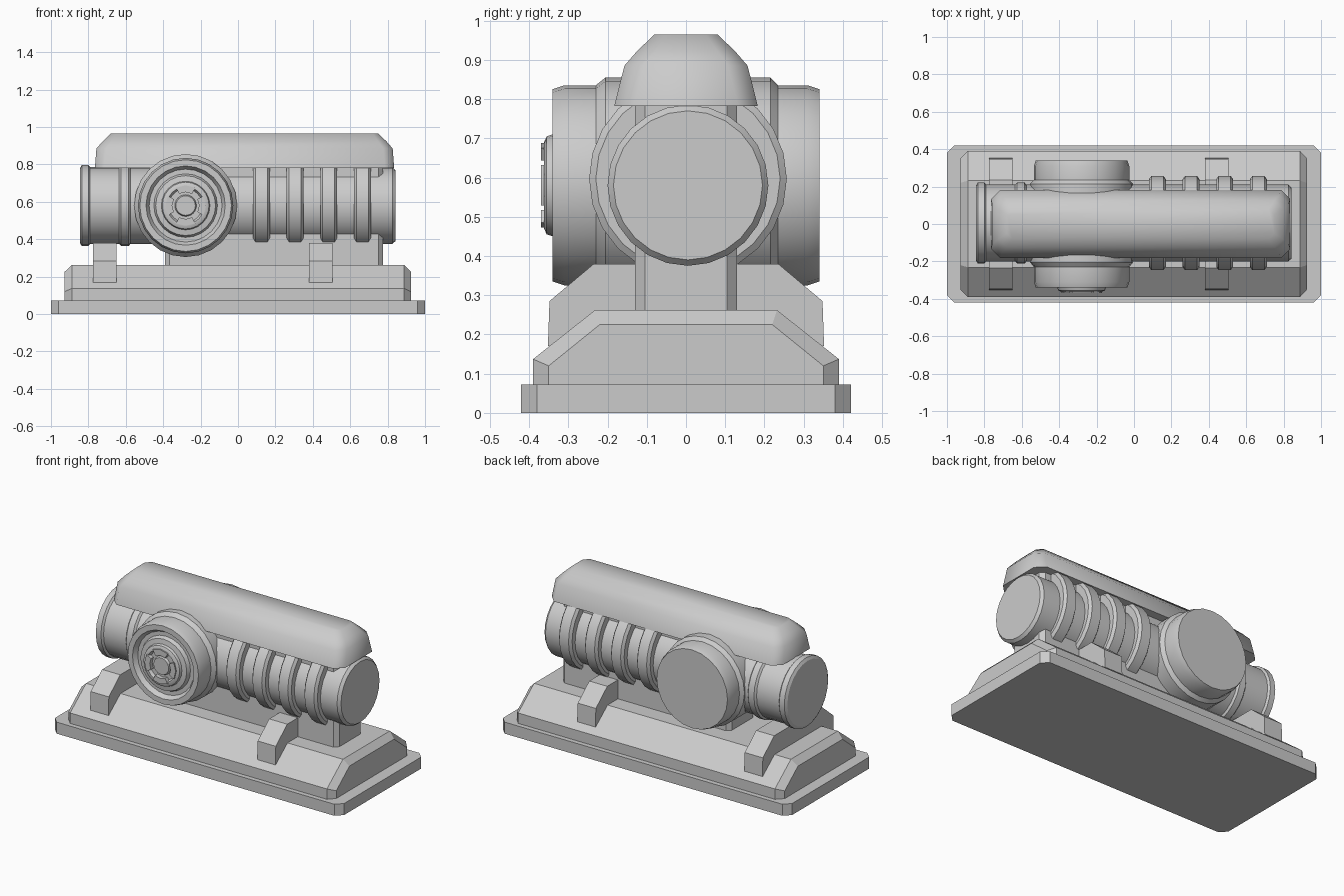
import bpy, bmesh
from math import sin, cos, pi, radians

if "Cube" in bpy.data.objects:
    bpy.data.objects.remove(bpy.data.objects["Cube"])

grey = bpy.data.materials.new("light_grey")
grey.use_nodes = True
GREY = (0.6, 0.6, 0.6, 1)
grey.diffuse_color = GREY
grey.node_tree.nodes["Principled BSDF"].inputs["Base Color"].default_value = GREY


def loft(name, rings, angle=30):
    """Skin a closed solid through rings of equal point count."""
    bm = bmesh.new()
    loops = [[bm.verts.new(p) for p in ring] for ring in rings]
    n = len(loops[0])
    for a, b in zip(loops, loops[1:]):
        for i in range(n):
            j = (i + 1) % n
            bm.faces.new((a[i], a[j], b[j], b[i]))
    bm.faces.new(loops[0])
    bm.faces.new(loops[-1])
    bmesh.ops.recalc_face_normals(bm, faces=bm.faces)
    mesh = bpy.data.meshes.new(name)
    bm.to_mesh(mesh)
    bm.free()
    for poly in mesh.polygons:
        poly.use_smooth = True
    mesh.set_sharp_from_angle(angle=radians(angle))
    mesh.materials.append(grey)
    obj = bpy.data.objects.new(name, mesh)
    bpy.context.collection.objects.link(obj)
    return obj


def lathe_x(name, profile, y=0.005, z=0.58, n=24):
    """Turn (x, radius) pairs about an axis along x."""
    return loft(name, [[(x, y + r * cos(2 * pi * i / n), z + r * sin(2 * pi * i / n))
                        for i in range(n)] for x, r in profile])


def lathe_y(name, profile, x=-0.28, z=0.58, n=24):
    """Turn (y, radius) pairs about an axis along y."""
    return loft(name, [[(x + r * cos(2 * pi * i / n), y, z + r * sin(2 * pi * i / n))
                        for i in range(n)] for y, r in profile])


def cut_rect(hx, hy, c, z, cx=0.0):
    """Rectangle with chamfered corners in the xy plane."""
    quarter = [(hx, hy - c), (hx - c, hy)]
    pts = (quarter + [(-x, y) for x, y in quarter[::-1]]
           + [(-x, -y) for x, y in quarter] + [(x, -y) for x, y in quarter[::-1]])
    return [(cx + x, y, z) for x, y in pts]


def mirrored(x, half):
    """Symmetric yz cross-section from its +y half."""
    return [(x, y, z) for y, z in half] + [(x, -y, z) for y, z in half[::-1]]


# Base plate and chamfered plinth
loft("base_plate", [cut_rect(1.0, 0.42, 0.04, 0), cut_rect(1.0, 0.42, 0.04, 0.072)])
wide = [(0.39, 0.07), (0.39, 0.137), (0.232, 0.262)]
narrow = [(0.35, 0.07), (0.35, 0.12), (0.22, 0.225)]
loft("plinth", [mirrored(-0.928, narrow), mirrored(-0.888, wide),
                mirrored(0.888, wide), mirrored(0.925, narrow)], 20)

# Saddle brackets across the plinth
for side, x in (("right", -0.775), ("left", 0.38)):
    half = [(0.352, 0.17), (0.348, 0.285), (0.235, 0.38)]
    loft(side + "_bracket", [mirrored(x, half), mirrored(x + 0.125, half)], 20)

# Upright web carrying the barrel
loft("pedestal", [cut_rect(0.583, 0.13, 0.025, 0.25, 0.192),
                  cut_rect(0.583, 0.13, 0.025, 0.79, 0.192)])

# Barrel with end flange, collar and cooling ribs
lathe_x("barrel", [(-0.82, 0.205), (0.825, 0.205), (0.842, 0.19)])
lathe_x("end_flange", [(-0.845, 0.2), (-0.835, 0.217), (-0.8, 0.217), (-0.79, 0.205)])
lathe_x("collar", [(-0.635, 0.205), (-0.625, 0.217), (-0.585, 0.217), (-0.575, 0.205)])
for i in range(4):
    x = 0.125 + 0.18 * i
    lathe_x(f"rib_{i + 1}", [(x - 0.045, 0.235), (x - 0.032, 0.252),
                             (x + 0.032, 0.252), (x + 0.045, 0.235)], z=0.597)

# Cross drum with a recessed, stepped front face
lathe_y("drum", [(0.34, 0.245), (0.31, 0.255), (0.235, 0.255), (0.215, 0.275),
                 (-0.205, 0.275), (-0.23, 0.255), (-0.31, 0.255), (-0.34, 0.245),
                 (-0.34, 0.212), (-0.312, 0.195), (-0.312, 0.17), (-0.335, 0.16),
                 (-0.34, 0.13), (-0.355, 0.125), (-0.362, 0.11), (-0.362, 0.1),
                 (-0.345, 0.09), (-0.345, 0.058), (-0.36, 0.052)])

# Four locking tabs around the hub
for k in range(4):
    rings = []
    for y in (-0.34, -0.37):
        arc = [(r, k * pi / 2 + a) for r, spread in ((0.072, (-0.5, 0, 0.5)),
               (0.108, (0.5, 0, -0.5))) for a in spread]
        rings.append([(-0.28 + r * cos(a), y, 0.58 + r * sin(a)) for r, a in arc])
    loft(f"hub_tab_{k + 1}", rings)

# Hood above the barrel
loft("hood", [cut_rect(0.8, 0.183, 0.05, 0.782, 0.035),
              cut_rect(0.792, 0.157, 0.05, 0.885, 0.035),
              cut_rect(0.76, 0.125, 0.045, 0.922, 0.035),
              cut_rect(0.715, 0.08, 0.03, 0.965, 0.035)], 60)
